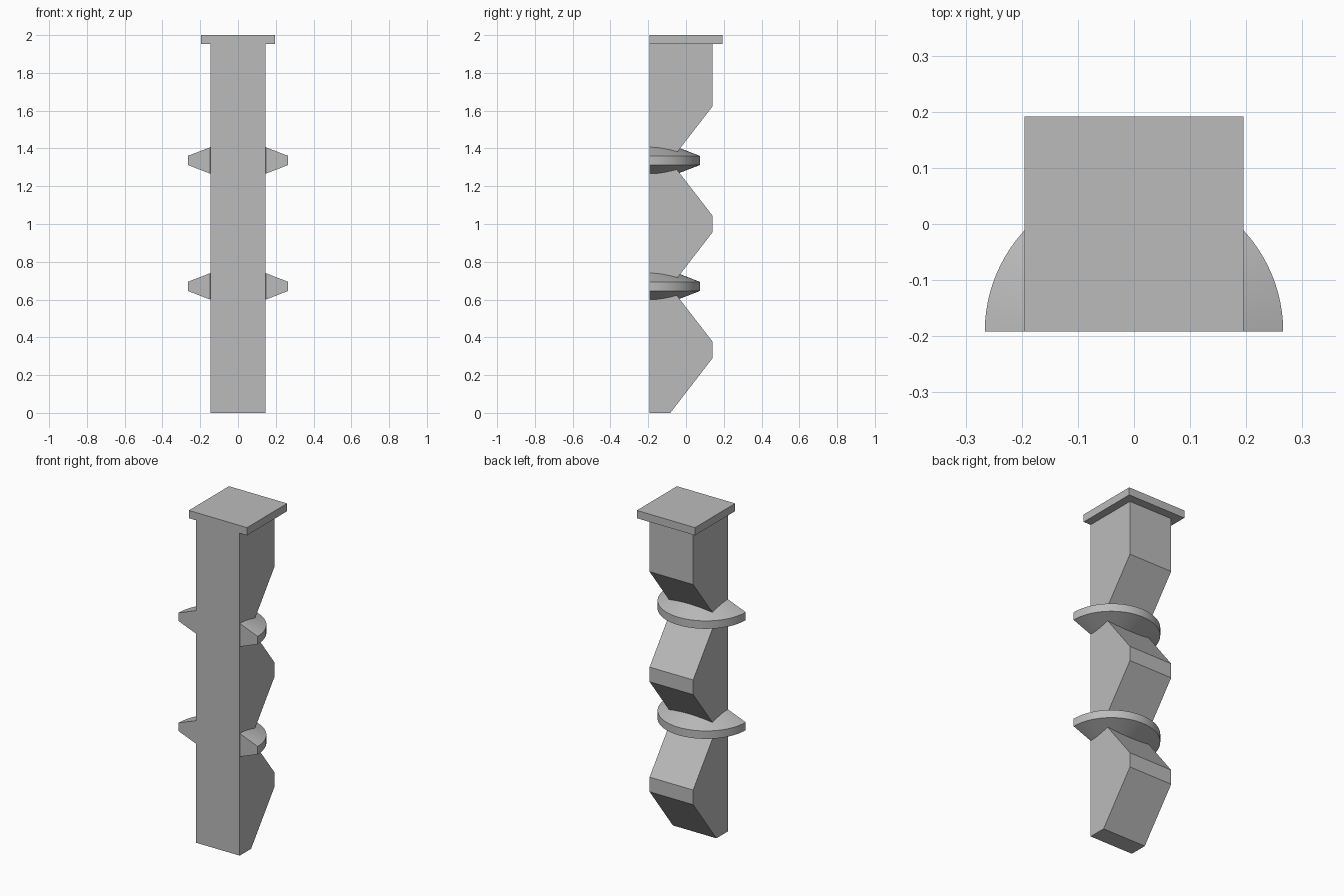
import bpy, bmesh, math

cube = bpy.data.objects.get("Cube")
if cube:
    bpy.data.objects.remove(cube, do_unlink=True)

grey = bpy.data.materials.new("plain grey")
grey.use_nodes = True
colour = (0.5, 0.5, 0.5, 1)
grey.diffuse_color = colour
grey.node_tree.nodes["Principled BSDF"].inputs["Base Color"].default_value = colour

HEIGHT = 2.0
FRONT = -0.192           # shared flat front plane
HALF_POST = 0.146
PITCH = HEIGHT / 3       # spacing of the notches


def finish(bm, name):
    bmesh.ops.recalc_face_normals(bm, faces=bm.faces)
    mesh = bpy.data.meshes.new(name)
    bm.to_mesh(mesh)
    bm.free()
    mesh.materials.append(grey)
    obj = bpy.data.objects.new(name, mesh)
    bpy.context.collection.objects.link(obj)
    return obj


def extrude_profile(name, points, half_width):
    """Extrude a (y, z) outline across x."""
    bm = bmesh.new()
    face = bm.faces.new([bm.verts.new((-half_width, y, z)) for y, z in points])
    new = bmesh.ops.extrude_face_region(bm, geom=[face])["geom"]
    verts = [v for v in new if isinstance(v, bmesh.types.BMVert)]
    bmesh.ops.translate(bm, vec=(2 * half_width, 0, 0), verts=verts)
    return finish(bm, name)


def half_disc(name, z):
    """Half ring with a tapered section, centred on the front plane."""
    section = [(0.147, 0.07), (0.266, 0.024), (0.266, -0.024), (0.147, -0.07)]
    bm = bmesh.new()
    face = bm.faces.new([bm.verts.new((r, FRONT, z + h)) for r, h in section])
    bmesh.ops.spin(bm, geom=[face] + face.edges[:] + face.verts[:],
                   cent=(0, FRONT, z), axis=(0, 0, 1),
                   angle=math.pi, steps=48)
    # close the starting end if the spin consumed it
    bmesh.ops.remove_doubles(bm, verts=bm.verts, dist=1e-5)
    bmesh.ops.holes_fill(bm, edges=[e for e in bm.edges if e.is_boundary], sides=4)
    return finish(bm, name)


# Notched post: straight front, zigzag back
VALLEY, PEAK, RISE = -0.083, 0.14, 0.289
back = []
for i in range(3):
    base = i * PITCH
    back += [(VALLEY, base), (PEAK, base + RISE)]
    if i < 2:
        back.append((PEAK, base + PITCH - RISE))
back.append((PEAK, HEIGHT - 0.047))
extrude_profile("notched_post", [(FRONT, 0)] + back + [(FRONT, HEIGHT - 0.047)], HALF_POST)

# Square top plate
extrude_profile("top_plate", [(FRONT, HEIGHT - 0.047), (-FRONT, HEIGHT - 0.047),
                              (-FRONT, HEIGHT), (FRONT, HEIGHT)], 0.195)

# Tapered half discs in the two upper notches
for i, name in enumerate(("lower_half_disc", "upper_half_disc"), 1):
    disc = half_disc(name, i * PITCH + 0.003)
    bpy.ops.object.select_all(action="DESELECT")
    disc.select_set(True)
    bpy.context.view_layer.objects.active = disc
    bpy.ops.object.shade_smooth_by_angle(angle=math.radians(30))
